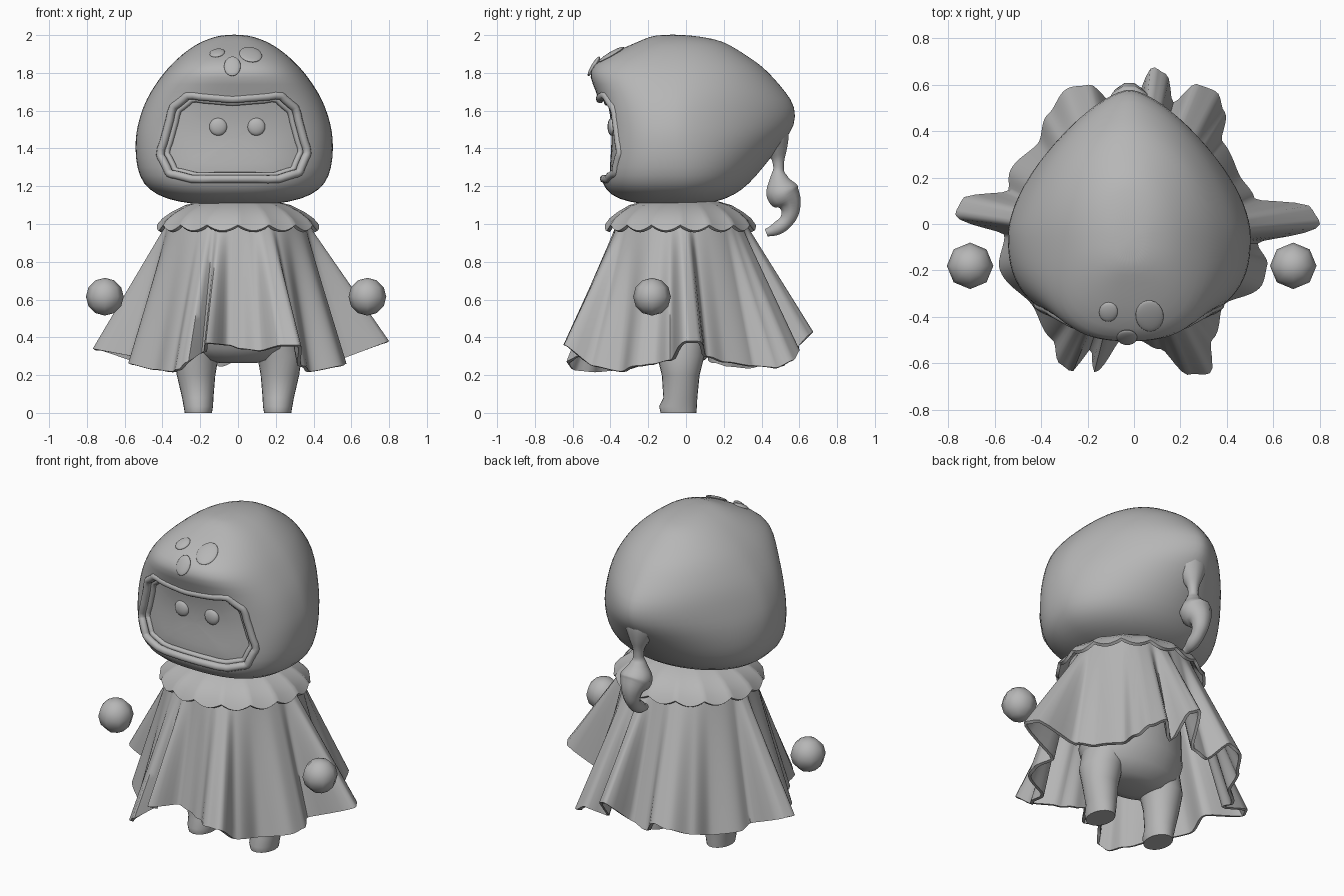
import bpy, bmesh, math
from mathutils import Vector
from mathutils.bvhtree import BVHTree

if "Cube" in bpy.data.objects:
    bpy.data.objects.remove(bpy.data.objects["Cube"])

grey = bpy.data.materials.new("plain grey")
grey.diffuse_color = (0.47, 0.47, 0.47, 1)
grey.use_nodes = True
grey.node_tree.nodes["Principled BSDF"].inputs["Base Color"].default_value = grey.diffuse_color


def activate(ob):
    bpy.ops.object.select_all(action='DESELECT')
    ob.select_set(True)
    bpy.context.view_layer.objects.active = ob


def smooth(ob, angle=50):
    activate(ob)
    bpy.ops.object.shade_smooth_by_angle(angle=math.radians(angle))


def modify(ob, kind, **settings):
    m = ob.modifiers.new(kind.lower(), kind)
    for k, v in settings.items():
        setattr(m, k, v)
    activate(ob)
    bpy.ops.object.modifier_apply(modifier=m.name)


def loft(name, rings, caps=True):
    bm = bmesh.new()
    rows = [[bm.verts.new(p) for p in r] for r in rings]
    n = len(rows[0])
    for a, b in zip(rows, rows[1:]):
        for i in range(n):
            bm.faces.new((a[i], a[(i + 1) % n], b[(i + 1) % n], b[i]))
    if caps:
        bm.faces.new(rows[0][::-1])
        bm.faces.new(rows[-1])
    bmesh.ops.recalc_face_normals(bm, faces=bm.faces)
    me = bpy.data.meshes.new(name)
    bm.to_mesh(me)
    bm.free()
    ob = bpy.data.objects.new(name, me)
    bpy.context.collection.objects.link(ob)
    me.materials.append(grey)
    return ob


def ellipse(cx, cy, z, rx, ry, n=24):
    return [(cx + rx * math.cos(2 * math.pi * i / n),
             cy + ry * math.sin(2 * math.pi * i / n), z) for i in range(n)]


def tube(name, points, radii, closed=False):
    cu = bpy.data.curves.new(name, 'CURVE')
    cu.dimensions = '3D'
    cu.bevel_depth, cu.bevel_resolution = 1, 3
    cu.resolution_u = 2 if closed else 6
    cu.use_fill_caps = True
    sp = cu.splines.new('BEZIER')
    sp.radius_interpolation = 'CARDINAL'
    sp.bezier_points.add(len(points) - 1)
    for bp, p, r in zip(sp.bezier_points, points, radii):
        bp.co, bp.radius = p, r
        bp.handle_left_type = bp.handle_right_type = 'AUTO'
    sp.use_cyclic_u = closed
    ob = bpy.data.objects.new(name, cu)
    bpy.context.collection.objects.link(ob)
    cu.materials.append(grey)
    activate(ob)
    bpy.ops.object.convert(target='MESH')
    smooth(bpy.context.object)


def ball(name, loc, scale, seg=20, rings=12, rot=(0, 0, 0)):
    bpy.ops.mesh.primitive_uv_sphere_add(segments=seg, ring_count=rings, radius=1,
                                         location=loc, rotation=rot)
    ob = bpy.context.object
    ob.name, ob.scale = name, scale
    ob.data.materials.append(grey)
    smooth(ob, 60)


# hood: rounded front, pointed back (z, half width, front y, back y)
profile = [(1.10, .10, -.12, .04), (1.105, .22, -.24, .10), (1.13, .36, -.36, .21),
           (1.18, .455, -.43, .30), (1.25, .505, -.455, .37), (1.35, .525, -.445, .45),
           (1.45, .525, -.44, .53), (1.52, .515, -.44, .58), (1.62, .485, -.455, .585),
           (1.70, .445, -.475, .53), (1.78, .39, -.515, .46), (1.84, .34, -.50, .40),
           (1.90, .275, -.405, .31), (1.95, .205, -.29, .23), (1.98, .14, -.22, .16),
           (2.003, .06, -.16, 0)]


def hood_ring(z, w, f, b):
    mid = min(max(-.05, f + .1), b - .04)
    back = min(2, 1.5 + 1.6 * max(0, abs(z - 1.57) - .05))
    pts = []
    for i in range(40):
        a = 2 * math.pi * i / 40
        c, s = math.cos(a), math.sin(a)
        e = 2 / back if s > 0 else 2 / 2.6
        x = w * math.copysign(abs(c) ** e, c)
        y = (b - mid if s > 0 else mid - f) * math.copysign(abs(s) ** e, s)
        pts.append((-.02 + x, mid + y, z))
    return pts


hood = loft("hood", [hood_ring(*p) for p in profile])
modify(hood, 'SUBSURF', levels=1)
tree = BVHTree.FromObject(hood, bpy.context.evaluated_depsgraph_get())


def front(x, z):
    hit, normal, _, _ = tree.ray_cast(Vector((x, -2, z)), Vector((0, 1, 0)))
    return hit, normal


# face opening: outline in x and z, resampled
corners = [(-.35, 1.62), (-.27, 1.685), (-.03, 1.665), (.23, 1.685), (.31, 1.615), (.375, 1.375),
           (.33, 1.27), (.22, 1.235), (-.25, 1.235), (-.37, 1.265), (-.42, 1.365)]
outline = []
for p, q in zip(corners, corners[1:] + corners[:1]):
    outline += [(p[0] + (q[0] - p[0]) * k / 4, p[1] + (q[1] - p[1]) * k / 4) for k in range(4)]


def on_face(scale, depth):
    pts = []
    for x, z in outline:
        x, z = -.02 + (x + .02) * scale, 1.45 + (z - 1.45) * scale
        pts.append((x, front(x, z)[0].y + depth, z))
    return pts


cutter = loft("face_cutter", [[(x, -.8, z) for x, z in outline]]
              + [on_face(s, .045) for s in (.97, .8, .6, .4, .2, .03)])
modify(hood, 'BOOLEAN', operation='DIFFERENCE', solver='EXACT', object=cutter)
bpy.data.objects.remove(cutter)
smooth(hood, 40)

# two nested rims round the opening
tube("face_rim_outer", on_face(.98, .01), [.022] * len(outline), True)
tube("face_rim_inner", on_face(.89, .042), [.016] * len(outline), True)

# eyes
for side, x in (("left", -.105), ("right", .097)):
    ball("eye_" + side, (x, front(x, 1.515)[0].y + .045, 1.515), (.047, .022, .047))

# forehead spots lying on the hood
for i, (x, z, rx, ry) in enumerate([(-.11, 1.905, .04, .047), (.067, 1.897, .06, .078),
                                    (-.03, 1.835, .044, .06)]):
    hit, nor = front(x, z)
    ball("forehead_spot_%d" % (i + 1), hit, (rx, ry, .014),
         rot=nor.to_track_quat('Z', 'Y').to_euler())

# hood tail hanging at the back
tail = [(.41, 1.56, .10), (.455, 1.46, .10), (.482, 1.38, .055), (.49, 1.31, .03), (.49, 1.255, .045),
        (.51, 1.17, .092), (.55, 1.10, .062), (.54, 1.03, .042), (.48, .975, .036), (.425, .953, .022)]
tube("hood_tail", [(-.02, y, z) for y, z, r in tail], [r for y, z, r in tail])

# cape: hem given as (angle, radius, height), with blunt folds
hem = [(0, .80, .38), (5, .77, .38), (12, .53, .3), (25, .5, .27), (43, .52, .25), (51, .62, .24),
       (58, .67, .28), (66, .66, .33), (72, .55, .27), (78, .66, .41), (83, .68, .43),
       (90, .52, .28), (100, .53, .25), (108, .63, .35), (116, .65, .33), (128, .6, .28),
       (140, .54, .24), (157, .58, .25), (165, .56, .27), (172, .75, .34), (177, .77, .34),
       (185, .56, .3), (199, .61, .26), (218, .56, .23), (235, .61, .22), (242, .68, .23),
       (247, .69, .27), (251, .57, .32), (255, .66, .37), (264, .5, .36), (272, .5, .34),
       (282, .55, .33), (290, .69, .36), (297, .72, .36), (304, .6, .25), (318, .52, .22),
       (335, .61, .25), (343, .6, .26), (351, .54, .28), (360, .80, .38)]


def hem_at(deg):
    for (a, r, z), (b, r2, z2) in zip(hem, hem[1:]):
        if deg <= b:
            t = (deg - a) / (b - a)
            t = t * t * (3 - 2 * t)
            return r + (r2 - r) * t, z + (z2 - z) * t


rings = []
for k in range(15):
    t, ring = k / 14, []
    for i in range(240):
        a = 2 * math.pi * i / 240
        r, z = hem_at(i * 1.5)
        c, s = math.cos(a), math.sin(a)
        ring.append(((-.005 + .362 * c) * (1 - t) + r * c * t,
                     (-.03 + .338 * s) * (1 - t) + r * s * t, 1.02 * (1 - t) + z * t))
    rings.append(ring)
cape = loft("cape", rings, False)
modify(cape, 'SOLIDIFY', thickness=.018, offset=-1)
smooth(cape, 60)

# collar with a scalloped edge
rings = []
for k, (z, rx, ry) in enumerate([(1.12, .2, .2), (1.10, .28, .27), (1.065, .35, .33),
                                 (1.03, .40, .375), (.995, .43, .40)]):
    rings.append([(x, y, z - .03 * abs(math.sin(i * math.pi / 8)) * (k / 4) ** 2)
                  for i, (x, y, _) in enumerate(ellipse(0, -.03, z, rx, ry, 128))])
collar = loft("collar", rings, False)
modify(collar, 'SOLIDIFY', thickness=.018, offset=-1)
smooth(collar, 60)

# body under the cape
body = loft("body", [ellipse(0, -.03, *p) for p in
                     [(.265, .1, .07), (.28, .2, .13), (.34, .3, .19), (.45, .325, .23),
                      (.65, .31, .24), (.9, .27, .23), (1.11, .2, .19)]])
smooth(body)

# legs with a small toe
for side, s in (("left", -1), ("right", 1)):
    leg = loft("leg_" + side, [ellipse(s * cx, cy, z, rx, ry) for z, cx, cy, rx, ry in
                               [(0, .21, -.04, .072, .095), (.035, .21, -.042, .078, .1),
                                (.08, .213, -.03, .083, .09), (.2, .222, -.028, .102, .1),
                                (.3, .22, -.028, .118, .125), (.42, .18, -.03, .13, .14)]])
    smooth(leg)

# floating hands
for side, x in (("left", -.705), ("right", .685)):
    ball("hand_" + side, (x, -.18, .615), (.1, .1, .1), 8, 6)
